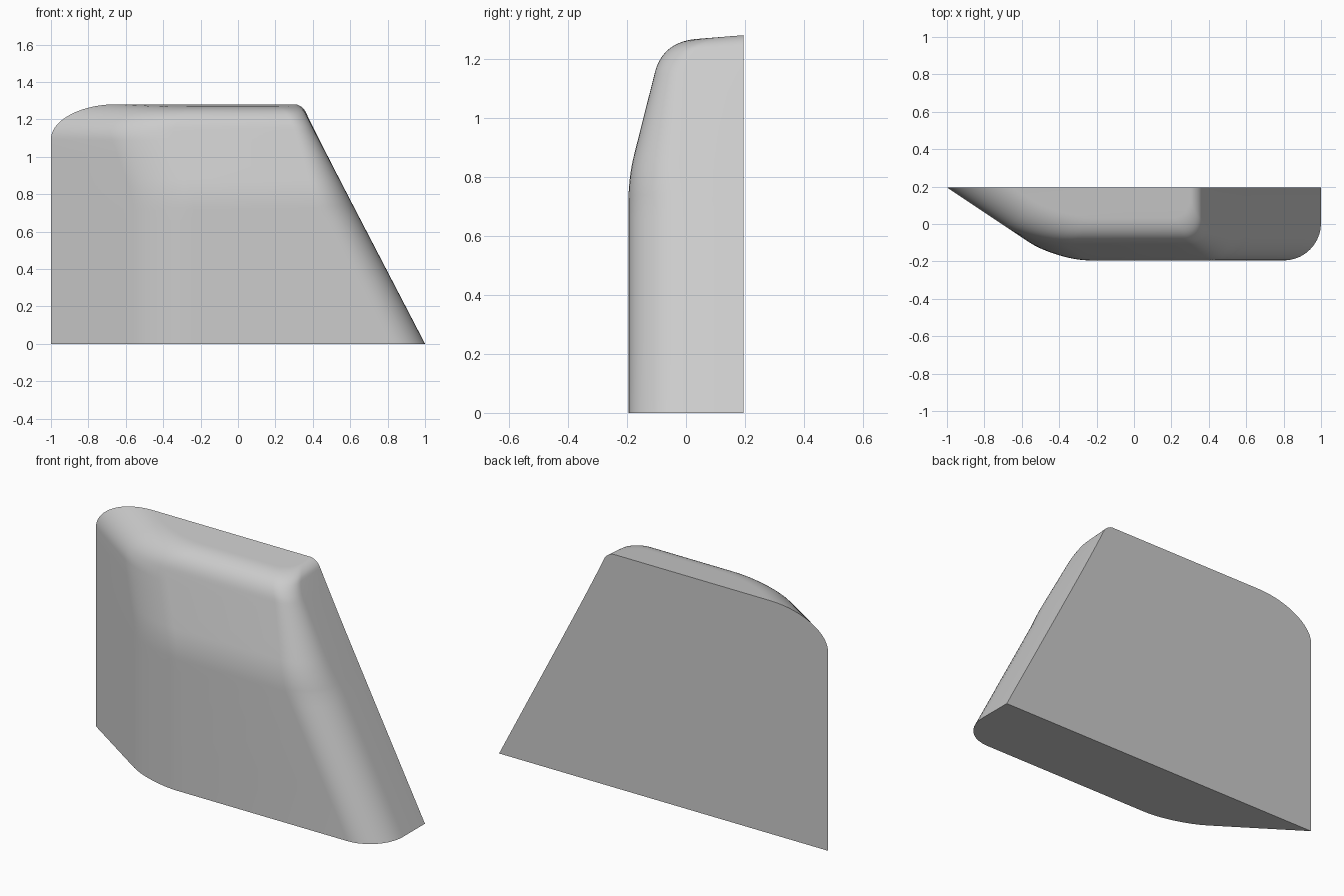
import bpy, bmesh, math

cube = bpy.data.objects.get("Cube")
if cube:
    bpy.data.objects.remove(cube, do_unlink=True)

BACK, TOP = 0.195, 1.265      # flat rear plane and height of the crown
SKEW = 1.5                    # run of the slanted left wall, x per y


def round_off(z, start):
    """Inset from 0 to 1 along a quarter ellipse from start up to TOP."""
    u = min(1, max(0, (z - start) / (TOP - start)))
    return 1 - math.sqrt(1 - u * u)


def front_y(z):
    """Front profile: vertical, eased into a leaning face, rolled into the top."""
    if z < 0.72:
        return -0.195
    if z < 0.88:
        return -0.195 + 0.25 * (z - 0.72) ** 2 / 0.32
    if z < 1.16:
        return -0.175 + 0.25 * (z - 0.88)
    t = 1 - math.sqrt(max(0, 1 - (z - 1.16) / (TOP - 1.16)))
    return -0.105 * (1 - t) ** 2 - 0.156 * t * (1 - t) + 0.035 * t * t


def corner(c, a, b, size, steps):
    """Rounded corner at c, entered from direction a and left towards b."""
    points = []
    for k in range(steps + 1):
        p = math.pi / 2 * k / steps
        i, o = size * (1 - math.sin(p)), size * (1 - math.cos(p))
        points.append((c[0] + a[0] * i + b[0] * o, c[1] + a[1] * i + b[1] * o))
    return points


def section(z):
    """Horizontal outline from the rear left, round the front, to the rear right."""
    y = front_y(z)
    left = -1 + 0.35 * round_off(z, 1.09)
    right = 1 - 0.52 * z - 0.04 * round_off(z, 1.23)
    lean = min(1, max(0, (z - 0.72) / 0.44))
    n = math.hypot(SKEW, 1)
    outline = [(left, BACK)]
    outline += corner((left + SKEW * (BACK - y), y), (-SKEW / n, 1 / n), (1, 0), 0.18, 8)
    outline += corner((right, y), (-1, 0), (0, 1), 0.2 - 0.1 * lean, 10)
    outline.append((right, BACK))
    # The crown rises slightly towards the rear
    return [(px, py, z + 0.08 * py * (z / TOP) ** 8) for px, py in outline]


# Heights: straight wall, eased bend, then the rolled top
heights = [0, 0.25, 0.5, 0.66]
heights += [0.72 + 0.02 * k for k in range(9)]
heights += [0.95, 1.02]
heights += [1.09 + (TOP - 1.09) * math.sin(math.pi / 2 * k / 18) for k in range(19)]

# Loft the outlines and close the base, crown and rear
bm = bmesh.new()
rings = [[bm.verts.new(p) for p in section(z)] for z in heights]
for low, high in zip(rings, rings[1:]):
    for i in range(len(low) - 1):
        bm.faces.new((low[i], low[i + 1], high[i + 1], high[i]))
bm.faces.new(rings[0][::-1])
bm.faces.new(rings[-1])
bm.faces.new([r[-1] for r in rings] + [r[0] for r in reversed(rings)])
bmesh.ops.recalc_face_normals(bm, faces=bm.faces[:])

mesh = bpy.data.meshes.new("wedge_block")
bm.to_mesh(mesh)
bm.free()
block = bpy.data.objects.new("wedge_block", mesh)
bpy.context.collection.objects.link(block)

# Plain grey finish
grey = bpy.data.materials.new("light_grey")
grey.use_nodes = True
colour = (0.6, 0.6, 0.6, 1)
grey.diffuse_color = colour
grey.node_tree.nodes["Principled BSDF"].inputs["Base Color"].default_value = colour
mesh.materials.append(grey)

# Smooth curves with crisp rear and base edges
bpy.ops.object.select_all(action="DESELECT")
block.select_set(True)
bpy.context.view_layer.objects.active = block
bpy.ops.object.shade_smooth_by_angle(angle=math.radians(35))
